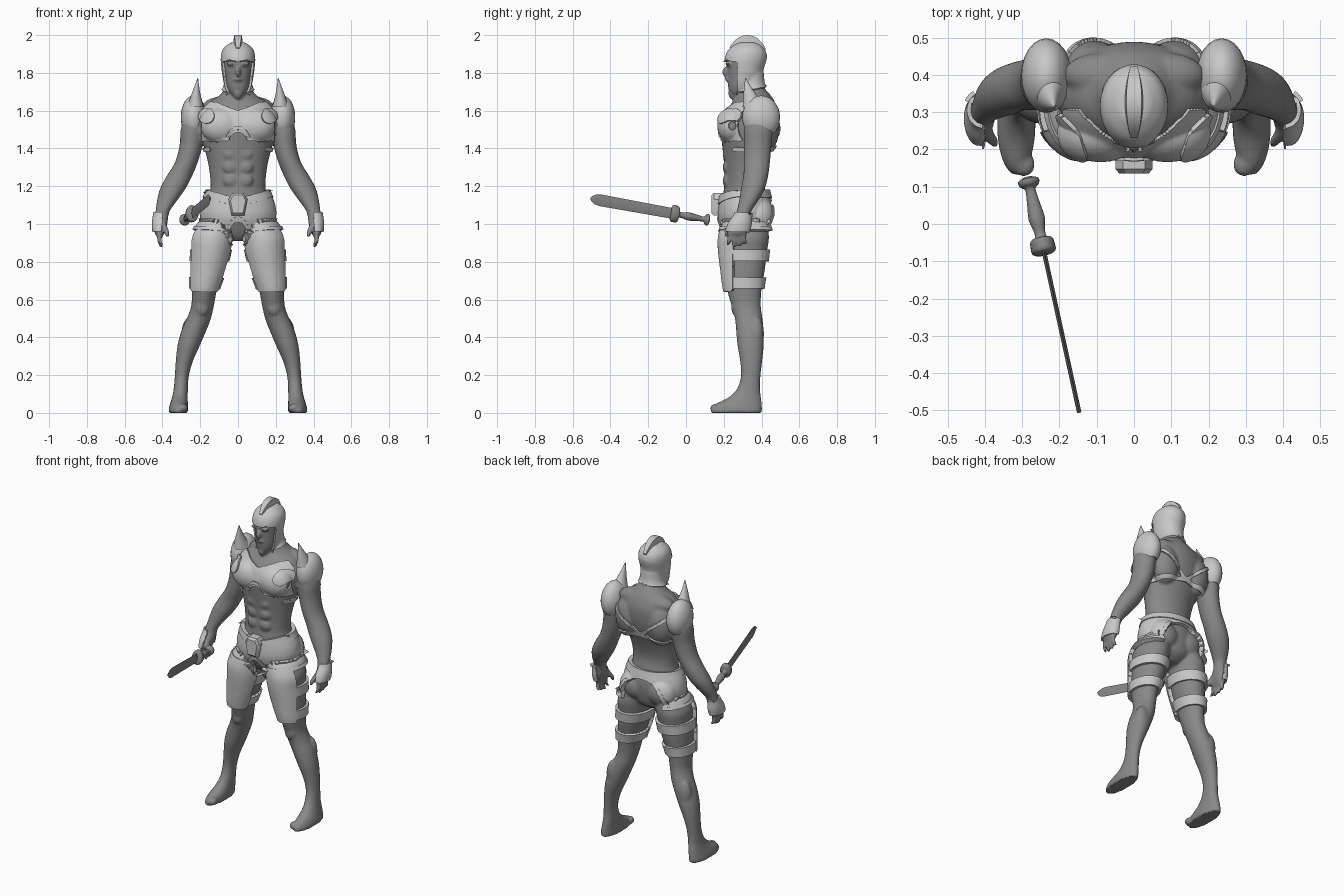
import bpy, bmesh, math
from math import sin, cos, pi, hypot, radians
from mathutils import Matrix, Vector

cube = bpy.data.objects.get("Cube")
if cube:
    bpy.data.objects.remove(cube, do_unlink=True)


def material(name, shade):
    mat = bpy.data.materials.new(name)
    colour = (shade, shade, shade, 1)
    mat.use_nodes = True
    mat.diffuse_color = colour
    for node in mat.node_tree.nodes:
        if node.type == 'BSDF_PRINCIPLED':
            node.inputs["Base Color"].default_value = colour
    return mat


skin_grey = material("skin grey", .25)
armour_grey = material("light armour grey", .58)
iron_grey = material("iron grey", .24)
made = []


def add_object(name, bm, mat, recalc=True):
    if recalc:
        bmesh.ops.recalc_face_normals(bm, faces=bm.faces[:])
    mesh = bpy.data.meshes.new(name)
    bm.to_mesh(mesh)
    bm.free()
    mesh.materials.append(mat)
    ob = bpy.data.objects.new(name, mesh)
    bpy.context.scene.collection.objects.link(ob)
    made.append(ob)
    return ob


def bake(ob, mat):
    """Replace the mesh by its modified result."""
    bpy.context.view_layer.update()
    graph = bpy.context.evaluated_depsgraph_get()
    mesh = bpy.data.meshes.new_from_object(ob.evaluated_get(graph))
    ob.modifiers.clear()
    ob.data = mesh
    mesh.materials.clear()
    mesh.materials.append(mat)


def solidify(ob, thickness, mat):
    mod = ob.modifiers.new("thickness", 'SOLIDIFY')
    mod.thickness = thickness
    mod.offset = -1
    bake(ob, mat)


def bridge(bm, rings):
    """Join rings of points into a closed solid."""
    loops = [[bm.verts.new(p) for p in ring] for ring in rings]
    for a, b in zip(loops, loops[1:]):
        for i in range(len(a)):
            bm.faces.new((a[i], a[i - 1], b[i - 1], b[i]))
    bm.faces.new(loops[0])
    bm.faces.new(loops[-1])


def loft(bm, rows, side=1, n=24, steps=3):
    """Level elliptical rings (x, y, z, rx, ry), smoothed along the path."""
    ends = [rows[0]] + list(rows) + [rows[-1]]
    path = []
    for quad in zip(ends, ends[1:], ends[2:], ends[3:]):
        for k in range(steps):
            t = k / steps
            path.append([q + .5 * ((r - p) * t + (2*p - 5*q + 4*r - s) * t * t
                                   + (3*q - p - 3*r + s) * t * t * t)
                         for p, q, r, s in zip(*quad)])
    path.append(rows[-1])
    bridge(bm, [[(side * (x + max(rx, .001) * cos(2 * pi * i / n)),
                  y + max(ry, .001) * sin(2 * pi * i / n), z) for i in range(n)]
                for x, y, z, rx, ry in path])


def ball(bm, centre, radii, side=1):
    x, y, z = centre
    place = Matrix.Translation((side * x, y, z)) @ Matrix.Diagonal((*radii, 1))
    bmesh.ops.create_uvsphere(bm, u_segments=24, v_segments=14, radius=1, matrix=place)


# Body: torso, neck and head
bm = bmesh.new()
loft(bm, [(0, .31, .91, .05, .06), (0, .32, .95, .13, .10), (0, .315, 1.03, .18, .125),
          (0, .315, 1.1, .178, .125), (0, .31, 1.18, .147, .11), (0, .308, 1.25, .148, .103),
          (0, .315, 1.33, .16, .115), (0, .328, 1.42, .183, .137), (0, .335, 1.5, .2, .15),
          (0, .345, 1.58, .2, .143), (0, .357, 1.64, .16, .115), (0, .36, 1.68, .1, .09),
          (0, .345, 1.73, .065, .065), (0, .34, 1.8, .06, .06)], n=36)
loft(bm, [(0, .265, 1.675, .025, .02), (0, .27, 1.7, .045, .04), (0, .29, 1.73, .06, .068),
          (0, .305, 1.78, .07, .085), (0, .31, 1.83, .077, .092), (0, .317, 1.88, .08, .1),
          (0, .322, 1.92, .07, .085), (0, .325, 1.95, .035, .045)])
ball(bm, (0, .214, 1.805), (.014, .024, .028))
ball(bm, (0, .217, 1.765), (.024, .012, .008))
ball(bm, (0, .247, 1.69), (.022, .024, .03))

for s in (1, -1):
    # Brow, chest, shoulder, back, seat and leg muscles
    for centre, radii in [((.032, .222, 1.848), (.03, .014, .011)),
                          ((.09, .245, 1.52), (.1, .07, .085)),
                          ((.235, .385, 1.55), (.06, .08, .1)),
                          ((.11, .415, 1.5), (.09, .077, .13)),
                          ((.08, .4, 1.62), (.11, .06, .055)),
                          ((.085, .383, 1.04), (.085, .07, .085)),
                          ((.25, .375, .42), (.05, .038, .09)),
                          ((.19, .26, .56), (.035, .02, .045)),
                          ((.295, .16, .025), (.03, .033, .024))]:
        ball(bm, centre, radii, s)
    for z in (1.23, 1.3, 1.37):
        ball(bm, (.04, .216, z), (.04, .022, .035), s)
    # Arm and palm
    loft(bm, [(.225, .39, 1.6, .03, .04), (.24, .385, 1.52, .06, .075),
              (.248, .38, 1.42, .061, .073), (.272, .375, 1.33, .06, .07),
              (.307, .37, 1.26, .067, .066), (.344, .355, 1.19, .068, .064),
              (.373, .335, 1.13, .055, .053), (.397, .31, 1.075, .039, .04),
              (.405, .3, 1.04, .036, .041), (.41, .285, 1.0, .036, .054),
              (.415, .272, .955, .027, .055), (.414, .268, .935, .016, .045)], s)
    # Fingers and thumb
    for i in range(4):
        short = .012 * abs(i - 1.3)
        loft(bm, [(.415, .236 + .022 * i, .96, .014, .013),
                  (.416, .228 + .027 * i, .915, .013, .012),
                  (.405, .222 + .031 * i, .872 + short, .009, .009)], s, n=10)
    loft(bm, [(.4, .255, 1.01, .016, .018), (.38, .225, .965, .015, .015),
              (.372, .214, .93, .01, .01)], s, n=10)
    # Leg and foot
    loft(bm, [(.11, .32, 1.0, .085, .11), (.135, .315, .93, .1, .125),
              (.143, .31, .86, .095, .12), (.158, .31, .76, .086, .108),
              (.177, .308, .66, .068, .093), (.187, .318, .57, .06, .078),
              (.207, .332, .5, .064, .073), (.232, .338, .44, .066, .073),
              (.26, .342, .36, .06, .07), (.285, .345, .27, .045, .058),
              (.298, .342, .19, .037, .052), (.303, .33, .125, .038, .062),
              (.308, .31, .08, .042, .088), (.313, .277, .045, .048, .125),
              (.316, .267, .015, .052, .136), (.316, .267, 0, .05, .134)], s)

body = add_object("body", bm, skin_grey)
remesh = body.modifiers.new("blend", 'REMESH')
remesh.mode = 'VOXEL'
remesh.voxel_size = .008
relax = body.modifiers.new("relax", 'SMOOTH')
relax.factor = .5
relax.iterations = 4
bake(body, skin_grey)


def shell(name, inside, lift):
    """Armour plate: the body surface where inside(|x|, y, z) > 0, raised by lift."""
    bm = bmesh.new()
    bm.from_mesh(body.data)
    bm.normal_update()
    value = {v: inside(abs(v.co.x), v.co.y, v.co.z) for v in bm.verts}
    edge, drop = {}, []
    for v, d in value.items():
        if d < 0:
            near = [o for o in (e.other_vert(v) for e in v.link_edges) if value[o] >= 0]
            if near:
                cuts = [v.co.lerp(o.co, d / (d - value[o])) for o in near]
                edge[v] = sum(cuts, Vector()) / len(cuts)
            else:
                drop.append(v)
    for v in bm.verts:
        v.co = edge.get(v, v.co) + v.normal * lift
    bmesh.ops.delete(bm, geom=drop, context='VERTS')
    loose = [v for v in bm.verts if not v.link_faces]
    bmesh.ops.delete(bm, geom=loose, context='VERTS')
    solidify(add_object(name, bm, armour_grey, recalc=False), lift, armour_grey)


def skirt(x, y, z):
    d = min(z - .96, .25 - x)
    if y < .3:
        return min(d, 1.13 + .3 * x - z, hypot(x, (z - .94) * .6) - .045)
    return min(d, 1.175 - z, hypot(x, z - .98) - .14 if y > .34 else 1)


def belt(x, y, z):
    middle = 1.11 + .3 * x if y < .3 else 1.155
    return min(.022 - abs(z - middle), .23 - x)


def straps(x, y, z):
    rising = min(.013 - abs(z - 1.42 - .8 * x), y - .35)
    level = min(.012 - abs(z - 1.42 + .15 * x), y - .25)
    return min(max(rising, level), .185 - x)


# Armour that follows the body
shell("helmet", lambda x, y, z: min(max(z - 1.86, y - .275), .12 - x,
                                    z - 1.69 - .2 * (y - .27)), .012)
shell("breastplate", lambda x, y, z: min(z - 1.44, min(1.595 + .4 * x, 1.64) - z, .185 - x,
                                         .31 - y, hypot(x, z - 1.44) - .045), .01)
shell("chest_arch", lambda x, y, z: min(.009 - abs(hypot(x, z - 1.45) - .058),
                                        z - 1.46, .3 - y), .018)
shell("chest_discs", lambda x, y, z: min(.035 - hypot(x - .157, z - 1.565), .32 - y), .022)
shell("back_straps", straps, .009)
shell("skirt", skirt, .02)
shell("skirt_rim", lambda x, y, z: min(skirt(x, y, z), .016 - skirt(x, y, z), 1.09 - z), .026)
shell("belt", belt, .025)
shell("thigh_plates", lambda x, y, z: min(z - .645, .97 - z, .255 - y, .28 - x,
                                          x - .04 - .3 * max(0, .92 - z)), .022)
shell("thigh_bands", lambda x, y, z: min(max(.031 - abs(z - .835), .03 - abs(z - .688)),
                                         .3 - x), .016)
shell("hand_guards", lambda x, y, z: min(.05 - abs(z - 1.01), x - .402), .011)

# Shoulder domes and their spikes
bm = bmesh.new()
for s in (1, -1):
    ball(bm, (.235, .398, 1.565), (.068, .1, .115), s)
bmesh.ops.bisect_plane(bm, geom=bm.verts[:] + bm.edges[:] + bm.faces[:],
                       plane_co=(0, 0, 1.485), plane_no=(0, 0, 1), clear_inner=True)
solidify(add_object("shoulder_domes", bm, armour_grey), .012, armour_grey)
bm = bmesh.new()
for s in (1, -1):
    loft(bm, [(.225, .36, 1.62, .045, .06), (.223, .34, 1.68, .026, .036),
              (.218, .325, 1.73, .012, .017), (.213, .315, 1.772, .002, .002)], s, n=16)
add_object("shoulder_spikes", bm, armour_grey)

# Helmet crest
bm = bmesh.new()
rings = []
for i in range(17):
    a = radians(35 + 113 * i / 16)
    w = .012 + .014 * sin(pi * i / 16)
    rings.append([(x, .325 - ry * cos(a), 1.845 + rz * sin(a))
                  for x, ry, rz in ((-w, .1, .1), (w, .1, .1),
                                    (w * .8, .115, .155), (-w * .8, .115, .155))])
bridge(bm, rings)
add_object("crest", bm, armour_grey)

# Belt buckle
bm = bmesh.new()
half = [(.03, .06), (.05, .025), (.033, -.06)]
outline = half + [(-x, z) for x, z in reversed(half)]
bridge(bm, [[(x * k, y, 1.105 + z * k) for x, z in outline]
            for y, k in ((.2, 1), (.148, 1), (.136, .8))])
add_object("belt_buckle", bm, armour_grey)

# Sword, made upright and then aimed
pommel, tip = Vector((-.285, .125, 1.02)), Vector((-.147, -.505, 1.135))
aim = (tip - pommel).normalized()
up = (Vector((0, 0, 1)) - aim * aim.z).normalized()
turn = Matrix((up, aim.cross(up), aim)).transposed().to_4x4()
place = Matrix.Translation(pommel) @ turn
hilt, blade = bmesh.new(), bmesh.new()
loft(hilt, [(0, 0, z, rx, ry) for z, rx, ry in
            ((0, .012, .012), (.008, .03, .028), (.022, .028, .026), (.034, .014, .014),
             (.07, .017, .017), (.115, .022, .022), (.15, .015, .015), (.168, .018, .017),
             (.174, .04, .03), (.19, .045, .033), (.208, .043, .032), (.214, .025, .018))])
loft(blade, [(0, 0, z, r, .006) for z, r in
             ((.2, .028), (.6, .031), (.63, .026), (.648, .014), (.656, .003))], n=4, steps=1)
for name, part in (("sword_hilt", hilt), ("sword_blade", blade)):
    part.transform(place)
    add_object(name, part, iron_grey)

# Smooth shading with sharp rims
bpy.ops.object.select_all(action='DESELECT')
for ob in made:
    ob.select_set(True)
bpy.context.view_layer.objects.active = body
bpy.ops.object.shade_smooth_by_angle(angle=radians(40))
